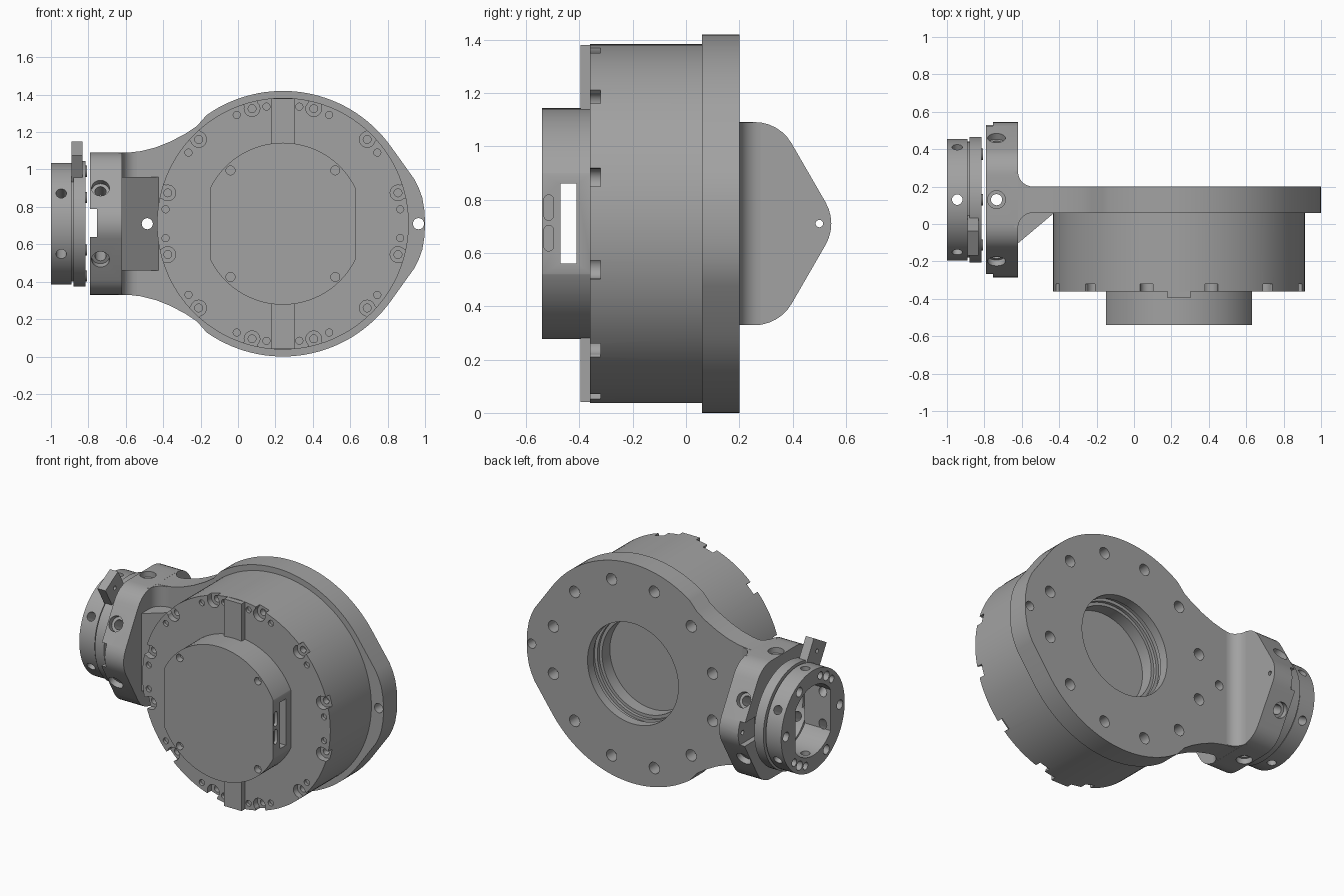
import bpy, bmesh
from math import sin, cos, radians, pi
from mathutils import Vector, Matrix

if "Cube" in bpy.data.objects:
    bpy.data.objects.remove(bpy.data.objects["Cube"])

metal = bpy.data.materials.new("grey metal")
metal.use_nodes = True
GREY = (0.36, 0.36, 0.36, 1)
metal.diffuse_color = GREY
metal.node_tree.nodes["Principled BSDF"].inputs["Base Color"].default_value = GREY

CX, CZ = 0.24, 0.71      # motor axis, along y
JY = 0.13                # joint axis, along x, at height CZ


def add_cyl(bm, start, end, r, seg=20):
    a, b = Vector(start), Vector(end)
    m = Matrix.Translation((a + b) / 2) @ (b - a).to_track_quat('Z', 'Y').to_matrix().to_4x4()
    bmesh.ops.create_cone(bm, cap_ends=True, segments=seg, radius1=r, radius2=r,
                          depth=(b - a).length, matrix=m)


def add_box(bm, lo, hi, turn=Matrix()):
    a, b = Vector(lo), Vector(hi)
    m = turn @ Matrix.Translation((a + b) / 2) @ Matrix.Diagonal((*(b - a), 1))
    bmesh.ops.create_cube(bm, size=1, matrix=m)


def add_prism(bm, pts, axis, a, b):
    place = {'x': lambda u, v, w: (w, u, v),
             'y': lambda u, v, w: (u, w, v),
             'z': lambda u, v, w: (u, v, w)}[axis]
    face = bm.faces.new([bm.verts.new(place(u, v, a)) for u, v in pts])
    top = bmesh.ops.extrude_face_region(bm, geom=[face])["geom"]
    bmesh.ops.translate(bm, vec=place(0, 0, b - a),
                        verts=[g for g in top if isinstance(g, bmesh.types.BMVert)])


def finish(name, bm):
    bmesh.ops.recalc_face_normals(bm, faces=bm.faces)
    me = bpy.data.meshes.new(name)
    bm.to_mesh(me)
    bm.free()
    me.materials.append(metal)
    ob = bpy.data.objects.new(name, me)
    bpy.context.collection.objects.link(ob)
    return ob


def select(ob):
    bpy.ops.object.select_all(action='DESELECT')
    ob.select_set(True)
    bpy.context.view_layer.objects.active = ob


def boolean(ob, bm, op='DIFFERENCE'):
    cutter = finish("cutter", bm)
    cutter.hide_render = True
    mod = ob.modifiers.new("cut", 'BOOLEAN')
    mod.operation, mod.object, mod.solver, mod.use_self = op, cutter, 'EXACT', True
    select(ob)
    bpy.ops.object.modifier_apply(modifier=mod.name)
    bpy.data.objects.remove(cutter)


def on_motor(deg, r, y):
    return (CX + r * cos(radians(deg)), y, CZ + r * sin(radians(deg)))


def on_joint(deg, r, x):
    return (x, JY + r * cos(radians(deg)), CZ + r * sin(radians(deg)))


BOLTS = range(15, 360, 30)
SIXTH = range(30, 360, 60)

# Motor housing with rim pockets, screw holes and rear recess
bm = bmesh.new()
add_cyl(bm, (CX, -0.36, CZ), (CX, 0.08, CZ), 0.673, 128)
motor = finish("motor_housing", bm)
bm = bmesh.new()
for d in BOLTS:
    turn = Matrix.Translation((CX, 0, CZ)) @ Matrix.Rotation(-radians(d), 4, 'Y')
    add_cyl(bm, on_motor(d, 0.637, -0.40), on_motor(d, 0.637, -0.32), 0.042)
    add_box(bm, (0.637, -0.41, -0.036), (0.72, -0.32, 0.036), turn)
    add_cyl(bm, on_motor(d, 0.637, -0.38), on_motor(d, 0.637, -0.28), 0.021)
for d in (7, 37, 67, 82):
    for a in (d, 180 - d, 180 + d, -d):
        add_cyl(bm, on_motor(a, 0.632, -0.40), on_motor(a, 0.632, -0.34), 0.019)
add_cyl(bm, (CX, 0, CZ), (CX, 0.2, CZ), 0.305, 96)
boolean(motor, bm)

# Raised bars above and below the cap
bm = bmesh.new()
for s in (-1, 1):
    add_box(bm, (CX - 0.062, -0.395, CZ + s * 0.535 - 0.135), (CX + 0.062, -0.34, CZ + s * 0.535 + 0.135))
finish("front_bars", bm)

# Flat-sided front cap with connector slot
bm = bmesh.new()
add_cyl(bm, (CX, -0.54, CZ), (CX, -0.35, CZ), 0.433, 96)
cap = finish("front_cap", bm)
bm = bmesh.new()
add_box(bm, (CX - 0.39, -0.6, 0), (CX + 0.39, -0.3, 1.4))
boolean(cap, bm, 'INTERSECT')
bm = bmesh.new()
add_box(bm, (-0.3, -0.47, 0.56), (0.8, -0.41, 0.86))
for sx in (-1, 1):
    for sz in (-1, 1):
        p = (CX + sx * 0.28, CZ + sz * 0.285)
        add_cyl(bm, (p[0], -0.6, p[1]), (p[0], -0.5, p[1]), 0.024)
for z in (0.655, 0.77):
    oval = [(-0.515 + 0.018 * cos(t), z + 0.03 * (1 if sin(t) > 0 else -1) + 0.018 * sin(t))
            for t in [(i + 0.5) * pi / 8 for i in range(16)]]
    add_prism(bm, oval, 'x', CX + 0.37, 0.8)
boolean(cap, bm)

# Mounting plate: round body, pointed lug and neck
half = [(1.0, 0), (0.997, 0.07), (0.985, 0.14), (0.967, 0.19), (0.945, 0.235)]
half += [(CX + 0.71 * cos(radians(d)), 0.71 * sin(radians(d))) for d in range(35, 127, 3)]
half += [(-0.22, 0.522), (-0.28, 0.482), (-0.36, 0.44), (-0.44, 0.408), (-0.52, 0.388), (-0.58, 0.381), (-0.64, 0.38)]
outline = [(x, CZ + z) for x, z in half] + [(x, CZ - z) for x, z in reversed(half[1:])]
bm = bmesh.new()
add_prism(bm, outline, 'y', 0.06, 0.20)
plate = finish("mounting_plate", bm)
bm = bmesh.new()
add_cyl(bm, (CX, 0, CZ), (CX, 0.3, CZ), 0.325, 96)
add_cyl(bm, (CX, 0.10, CZ), (CX, 0.14, CZ), 0.345, 96)
for d in BOLTS:
    add_cyl(bm, on_motor(d, 0.59, 0.12), on_motor(d, 0.59, 0.3), 0.037)
for x in (-0.485, 0.965):
    add_cyl(bm, (x, 0, CZ), (x, 0.3, CZ), 0.03)
boolean(plate, bm)

# Fillets between neck and flange
for name, y0, s in (("rear_fillet", 0.20, 1), ("front_fillet", 0.06, -1)):
    arc = [(-0.54 - 0.08 * sin(t), y0 + s * 0.08 * (1 - cos(t))) for t in [i * pi / 16 for i in range(9)]]
    bm = bmesh.new()
    add_prism(bm, arc + [(-0.64, y0 + s * 0.08), (-0.64, y0 - s * 0.01), (-0.54, y0 - s * 0.01)],
              'z', CZ - 0.38, CZ + 0.38)
    finish(name, bm)

# Sloping gusset under the neck
bm = bmesh.new()
add_prism(bm, [(-0.64, -0.12), (-0.42, 0.065), (-0.64, 0.065)], 'z', 0.46, 0.96)
gusset = finish("neck_gusset", bm)
bm = bmesh.new()
add_cyl(bm, (-0.485, -0.3, CZ), (-0.485, 0.3, CZ), 0.03)
boolean(gusset, bm)

# Rounded hexagonal joint flange
hexagon = []
for k in range(6):
    c = on_joint(k * 60, 0.255, 0)
    hexagon += [(c[1] + 0.16 * cos(radians(k * 60 + a)), c[2] + 0.16 * sin(radians(k * 60 + a)))
                for a in range(-30, 31, 10)]
bm = bmesh.new()
add_prism(bm, hexagon, 'x', -0.79, -0.62)
flange = finish("joint_flange", bm)
bm = bmesh.new()
add_cyl(bm, (-0.9, JY, CZ), (-0.66, JY, CZ), 0.25, 64)
add_box(bm, (-0.85, -0.6, 0.64), (-0.755, 0.8, 0.79))
add_cyl(bm, (-0.9, 0.5, CZ), (-0.5, 0.5, CZ), 0.014)
for d in SIXTH:
    add_cyl(bm, on_joint(d, 0.2, -0.735), on_joint(d, 0.5, -0.735), 0.03)
    add_cyl(bm, on_joint(d, 0.345, -0.735), on_joint(d, 0.5, -0.735), 0.048)
boolean(flange, bm)

# Output ring with clamp collar and tab
bm = bmesh.new()
add_cyl(bm, (-1.0, JY, CZ), (-0.89, JY, CZ), 0.325, 96)
add_cyl(bm, (-0.895, JY, CZ), (-0.875, JY, CZ), 0.31, 96)
add_cyl(bm, (-0.88, JY, CZ), (-0.815, JY, CZ), 0.336, 96)
turn = Matrix.Translation((0, JY, CZ)) @ Matrix.Rotation(radians(120), 4, 'X')
add_box(bm, (-0.89, 0.28, -0.075), (-0.832, 0.465, 0.075), turn)
ring = finish("output_ring", bm)
bm = bmesh.new()
bore = [on_joint(d, 0.225, 0) for d in range(0, 360, 6)]
add_prism(bm, [(max(JY - 0.18, min(JY + 0.18, p[1])), p[2]) for p in bore], 'x', -1.1, -0.7)
for d in SIXTH:
    add_cyl(bm, on_joint(d, 0.1, -0.945), on_joint(d, 0.4, -0.945), 0.028)
    add_cyl(bm, on_joint(d + 30, 0.275, -1.1), on_joint(d + 30, 0.275, -0.92), 0.03)
for d in (106, 134, 286, 314):
    add_cyl(bm, on_joint(d, 0.275, -1.1), on_joint(d, 0.275, -0.95), 0.024)
add_cyl(bm, on_joint(120, 0.4, -1.0), on_joint(120, 0.4, -0.7), 0.013)
boolean(ring, bm)

# Small pads on the inner side of the ring
bm = bmesh.new()
for d in SIXTH:
    add_cyl(bm, on_joint(d, 0.28, -0.82), on_joint(d, 0.28, -0.808), 0.03)
finish("ring_pads", bm)

for ob in list(bpy.data.objects):
    if ob.type == 'MESH':
        select(ob)
        bpy.ops.object.shade_smooth_by_angle(angle=radians(30))
